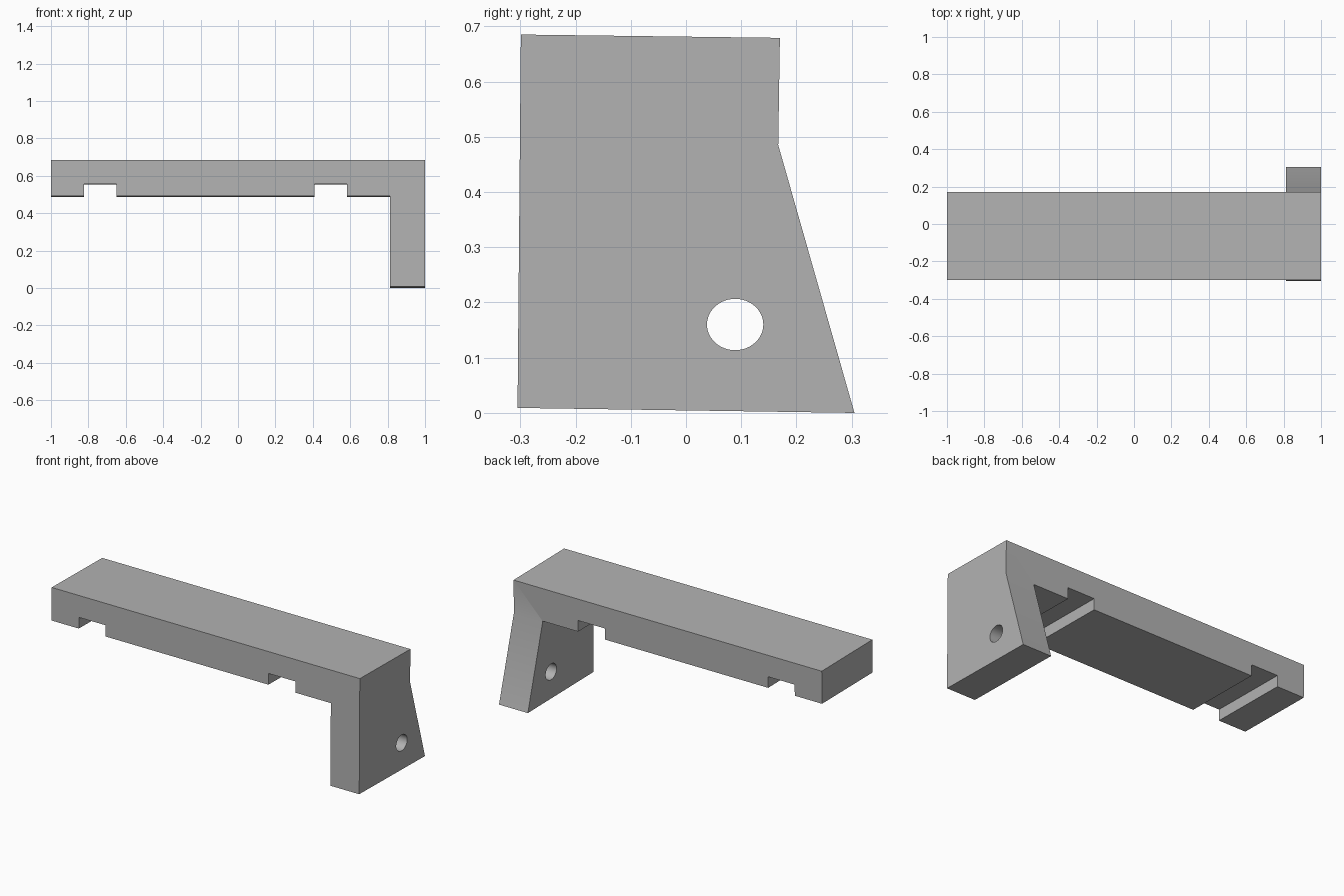
import bpy, bmesh, math
from mathutils import Vector, Matrix

cube = bpy.data.objects.get("Cube")
if cube:
    bpy.data.objects.remove(cube, do_unlink=True)

grey = bpy.data.materials.new("plain grey")
grey.use_nodes = True
colour = (0.45, 0.45, 0.45, 1)
grey.diffuse_color = colour
grey.node_tree.nodes["Principled BSDF"].inputs["Base Color"].default_value = colour

TILT = -math.radians(0.6)  # the underside leans slightly about x


def prism(name, points, sweep):
    """Extrude a closed 3D outline along a vector."""
    bm = bmesh.new()
    face = bm.faces.new([bm.verts.new(p) for p in points])
    top = bmesh.ops.extrude_face_region(bm, geom=[face])["geom"]
    moved = [v for v in top if isinstance(v, bmesh.types.BMVert)]
    bmesh.ops.translate(bm, verts=moved, vec=Vector(sweep))
    bmesh.ops.recalc_face_normals(bm, faces=bm.faces)
    mesh = bpy.data.meshes.new(name)
    bm.to_mesh(mesh)
    bm.free()
    mesh.materials.append(grey)
    obj = bpy.data.objects.new(name, mesh)
    bpy.context.collection.objects.link(obj)
    return obj


def cut(target, cutter):
    """Subtract the cutter, then remove it."""
    cutter.hide_render = True
    bpy.ops.object.select_all(action="DESELECT")
    bpy.context.view_layer.objects.active = target
    target.select_set(True)
    mod = target.modifiers.new("cut", "BOOLEAN")
    mod.operation = "DIFFERENCE"
    mod.solver = "EXACT"
    mod.object = cutter
    bpy.ops.object.modifier_apply(modifier=mod.name)
    bpy.data.objects.remove(cutter, do_unlink=True)


# Full-length block with the tapered end profile
side = [(-0.305, 0.009), (0.305, 0), (0.167, 0.485), (0.17, 0.679), (-0.299, 0.685)]
bracket = prism("rail_with_end_leg", [(-1, y, z) for y, z in side], (2, 0, 0))

# Space under the rail, including the two cross slots
under, slot = 0.4885, 0.554
outline = [(-1.2, -0.2), (0.813, -0.2), (0.813, under)]
for right, left in ((0.583, 0.408), (-0.65, -0.823)):
    outline += [(right, under), (right, slot), (left, slot), (left, under)]
outline.append((-1.2, under))
space = prism("space_cutter", [(x, -0.6, z) for x, z in outline], (0, 1.2, 0))
space.data.transform(Matrix.Rotation(TILT, 4, "X"))
cut(bracket, space)

# Round hole through the leg
ring = [math.tau * i / 48 for i in range(48)]
hole = prism("hole_cutter",
             [(0.7, 0.089 + 0.051 * math.cos(a), 0.16 + 0.0465 * math.sin(a)) for a in ring],
             (0.5, 0, 0))
cut(bracket, hole)

bpy.ops.object.shade_smooth_by_angle(angle=math.radians(30))
